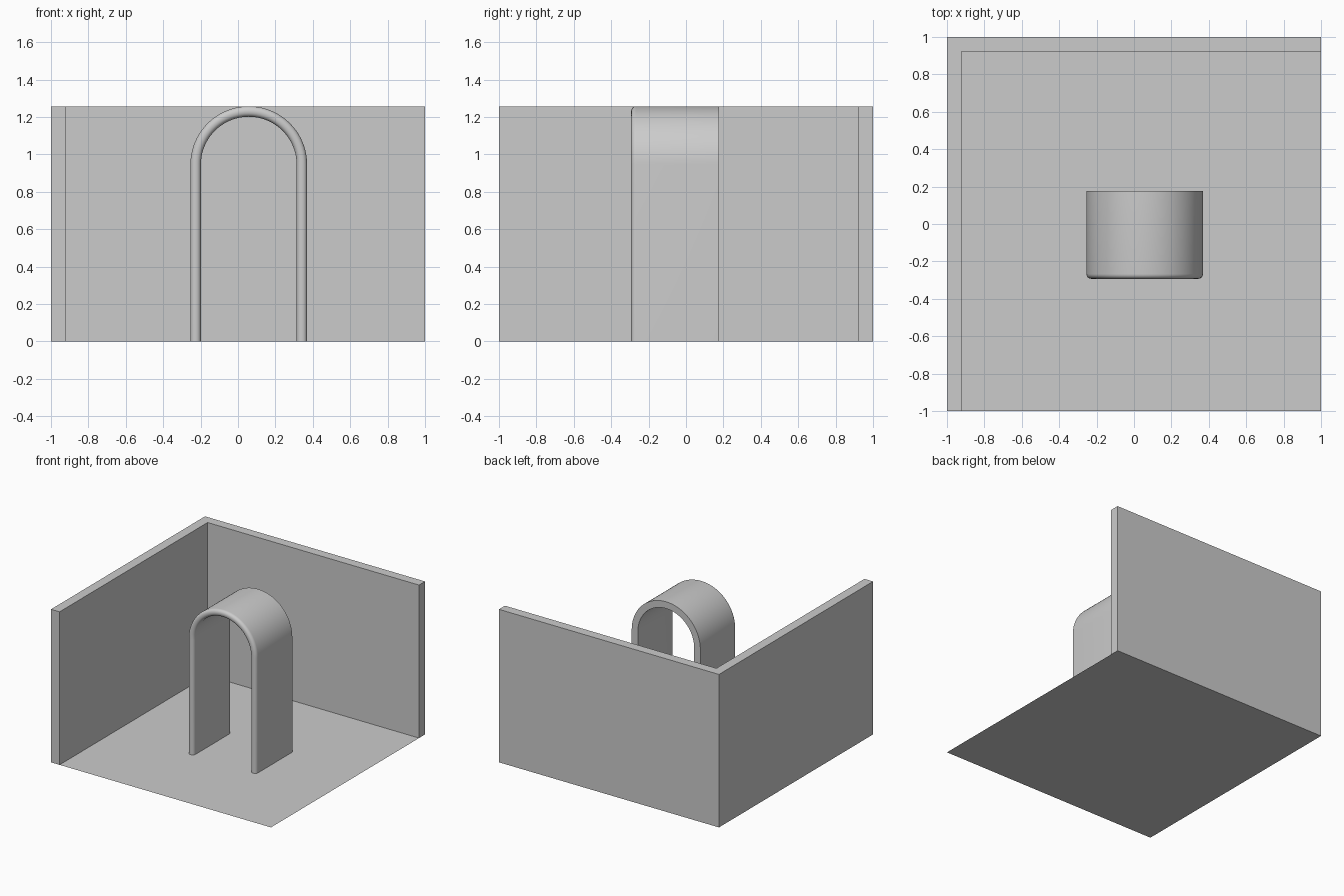
import bpy, bmesh, math

if "Cube" in bpy.data.objects:
    bpy.data.objects.remove(bpy.data.objects["Cube"])

grey = bpy.data.materials.new("light_grey")
grey.diffuse_color = (0.6, 0.6, 0.6, 1)
grey.use_nodes = True
grey.node_tree.nodes["Principled BSDF"].inputs["Base Color"].default_value = grey.diffuse_color
H = 1.257


def add_object(name, bm):
    bmesh.ops.recalc_face_normals(bm, faces=bm.faces)
    mesh = bpy.data.meshes.new(name)
    bm.to_mesh(mesh)
    bm.free()
    mesh.materials.append(grey)
    obj = bpy.data.objects.new(name, mesh)
    bpy.context.collection.objects.link(obj)
    return obj


def box(name, lo, hi):
    bm = bmesh.new()
    bmesh.ops.create_cube(bm, size=1)
    for v in bm.verts:
        v.co = [(a + b) / 2 + c * (b - a) for a, b, c in zip(lo, hi, v.co)]
    return add_object(name, bm)


# Flat floor sheet
bm = bmesh.new()
bmesh.ops.create_grid(bm, x_segments=1, y_segments=1, size=1)
floor = add_object("floor", bm)
if floor.data.polygons[0].normal.z < 0:
    floor.data.flip_normals()

# Two walls meeting in the back left corner
box("left_wall", (-1, -1, 0), (-0.922, 0.922, H))
box("back_wall", (-1, 0.922, 0), (1, 1, H))

# Arch: cross-section (radius, y) with a rounded front edge
CX, SPRING = 0.0575, 0.945
RI, RO, YF, YB, B = 0.256, 0.312, -0.293, 0.177, 0.026
section = [(RO, YB), (RI, YB)]
for cx, start in ((RI + B, math.pi), (RO - B, 1.5 * math.pi)):
    for i in range(7):
        a = start + i * math.pi / 12
        section.append((cx + B * math.cos(a), YF + B + B * math.sin(a)))

# Sweep it up one leg, over the half circle and down the other leg
path = [(0, 0)]
path += [(math.pi * i / 40, SPRING) for i in range(41)]
path += [(math.pi, 0)]
bm = bmesh.new()
rings = [[bm.verts.new((CX + r * math.cos(a), y, z + r * math.sin(a)))
          for r, y in section] for a, z in path]
n = len(section)
for p, q in zip(rings, rings[1:]):
    for i in range(n):
        j = (i + 1) % n
        bm.faces.new((p[i], p[j], q[j], q[i]))
bm.faces.new(rings[0])
bm.faces.new(rings[-1])
arch = add_object("arch", bm)

bpy.ops.object.select_all(action='DESELECT')
arch.select_set(True)
bpy.context.view_layer.objects.active = arch
bpy.ops.object.shade_smooth_by_angle(angle=math.radians(35))
